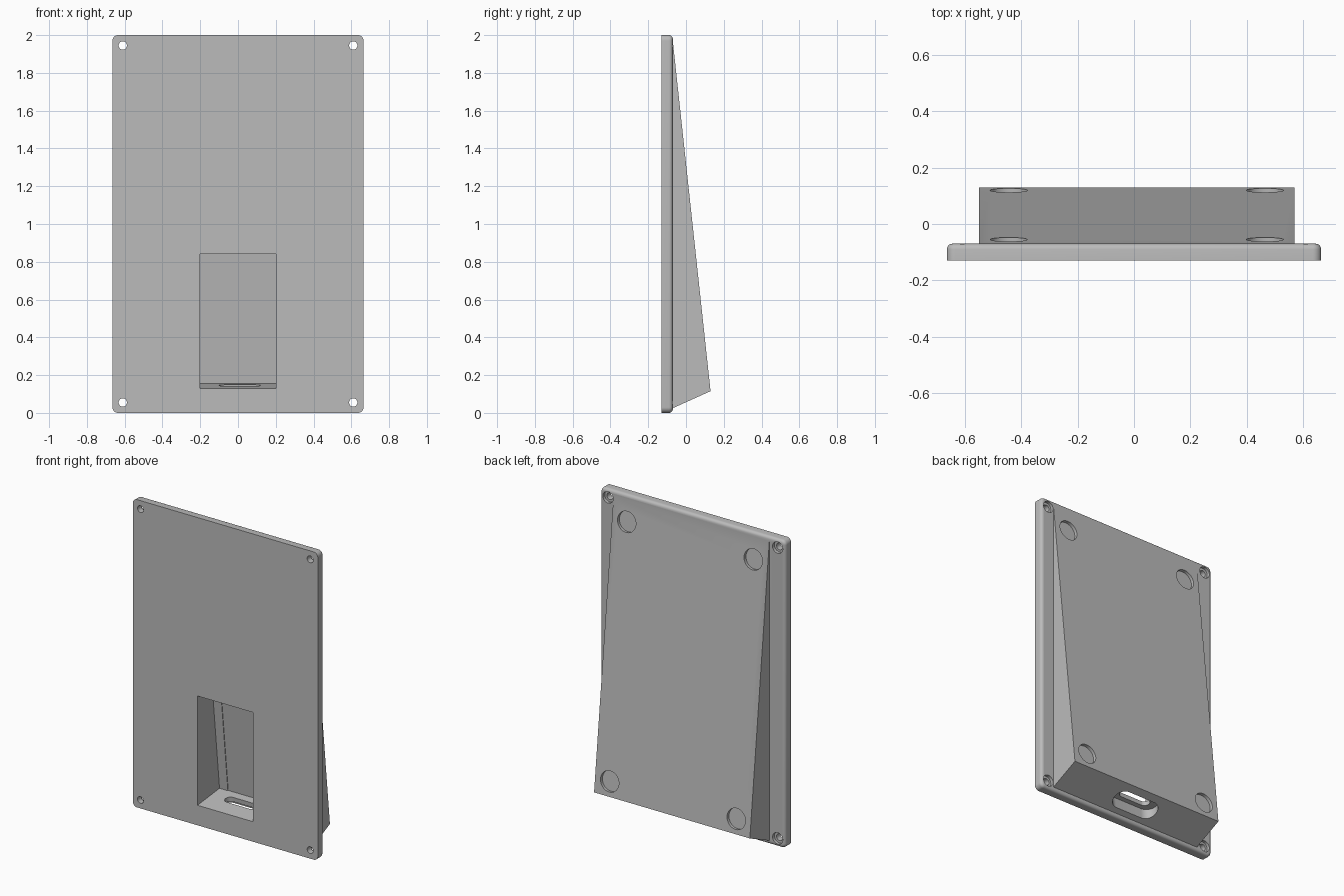
import bpy
import bmesh
from math import cos, sin, pi
from mathutils import Vector

cube = bpy.data.objects.get("Cube")
if cube:
    bpy.data.objects.remove(cube, do_unlink=True)

grey = bpy.data.materials.new("plain grey")
grey.use_nodes = True
grey.diffuse_color = (0.5, 0.5, 0.5, 1)
grey.node_tree.nodes["Principled BSDF"].inputs["Base Color"].default_value = (0.5, 0.5, 0.5, 1)

X, Y, Z = Vector((1, 0, 0)), Vector((0, 1, 0)), Vector((0, 0, 1))
FRONT, BACK = -0.13, -0.07       # faces of the plate
TOP_Z, SLOPE = 1.97, 0.1078      # start and lean of the wedge's back
MID = 0.01                       # wedge centre in x
normal = Vector((0, 1, SLOPE)).normalized()
along = Vector((0, -SLOPE, 1)).normalized()


def back_y(z):
    return BACK + SLOPE * (TOP_Z - z)


def prism(name, ring, offset, bevel=0):
    """Extrude a closed ring of points; optionally round the far rim."""
    bm = bmesh.new()
    base = bm.faces.new([bm.verts.new(p) for p in ring])
    ext = bmesh.ops.extrude_face_region(bm, geom=[base], use_keep_orig=True)["geom"]
    far = [v for v in ext if isinstance(v, bmesh.types.BMVert)]
    bmesh.ops.translate(bm, verts=far, vec=offset)
    if bevel:
        rim = [e for e in ext if isinstance(e, bmesh.types.BMEdge)]
        bmesh.ops.bevel(bm, geom=rim, offset=bevel, segments=5, profile=0.5, affect='EDGES')
    bmesh.ops.recalc_face_normals(bm, faces=bm.faces)
    mesh = bpy.data.meshes.new(name)
    bm.to_mesh(mesh)
    bm.free()
    mesh.materials.append(grey)
    obj = bpy.data.objects.new(name, mesh)
    bpy.context.collection.objects.link(obj)
    return obj


def rounded(centre, u, v, half_u, half_v, r, steps=12):
    """Ring of a rounded rectangle; gives slots and circles too."""
    ring = []
    for k, (su, sv) in enumerate([(1, 1), (-1, 1), (-1, -1), (1, -1)]):
        for i in range(steps + 1):
            a = (k + i / steps) * pi / 2
            p = (centre + u * (su * (half_u - r) + r * cos(a))
                 + v * (sv * (half_v - r) + r * sin(a)))
            if all((p - q).length > 1e-5 for q in ring):
                ring.append(p)
    return ring


def combine(target, tool, operation):
    mod = target.modifiers.new("combine", 'BOOLEAN')
    mod.object, mod.operation, mod.solver = tool, operation, 'EXACT'
    graph = bpy.context.evaluated_depsgraph_get()
    mesh = bpy.data.meshes.new_from_object(target.evaluated_get(graph))
    target.modifiers.clear()
    target.data = mesh
    bpy.data.objects.remove(tool, do_unlink=True)


def cut(ring, offset):
    combine(body, prism("cutter", ring, offset), 'DIFFERENCE')


# Wall plate with rounded corners and a rounded back rim
body = prism("wall_plate_holder",
             rounded(Vector((0, FRONT, 1)), X, Z, 0.665, 1, 0.03, 8),
             Y * (BACK - FRONT), bevel=0.02)

# Wedge on the back
side = [(-0.1, TOP_Z), (BACK, TOP_Z), (back_y(0.115), 0.115), (BACK, 0.025), (-0.1, 0.025)]
wedge = prism("wedge", [Vector((MID - 0.56, y, z)) for y, z in side], X * 1.12)
combine(body, wedge, 'UNION')

# Front pocket, then the shallow channel in its rear wall
def floor_z(y):
    return 0.13 + SLOPE * (y - FRONT)


for x0, x1, wall in [(-0.2, 0.2, 0.03), (-0.14, 0.135, 0.026)]:
    y_rear = back_y(0.154) - wall
    shape = [(-0.2, floor_z(-0.2)), (y_rear, floor_z(y_rear)),
             (back_y(0.84) - wall, 0.84), (-0.2, 0.84)]
    cut([Vector((x0, y, z)) for y, z in shape], X * (x1 - x0))

# Cable slot through the floor with a wider recess below
hub = Vector((MID, 0.015, floor_z(0.015)))
cut(rounded(hub - along * 0.03, X, normal, 0.16, 0.062, 0.062), along * -0.2)
cut(rounded(hub + along * 0.03, X, normal, 0.11, 0.032, 0.032), along * -0.2)

# Round shallow seats on the sloping back
for x in (MID - 0.455, MID + 0.455):
    for z in (0.21, 1.83):
        spot = Vector((x, back_y(z), z))
        cut(rounded(spot - normal * 0.02, X, along, 0.066, 0.066, 0.066), normal * 0.1)

# Corner screw holes with counterbores at the back
for x in (-0.61, 0.61):
    for z in (0.055, 1.945):
        cut(rounded(Vector((x, -0.2, z)), X, Z, 0.022, 0.022, 0.022, 6), Y * 0.3)
        cut(rounded(Vector((x, BACK - 0.02, z)), X, Z, 0.037, 0.037, 0.037, 8), Y * 0.1)

bpy.ops.object.select_all(action='DESELECT')
body.select_set(True)
bpy.context.view_layer.objects.active = body
bpy.ops.object.shade_smooth_by_angle(angle=pi / 6)
